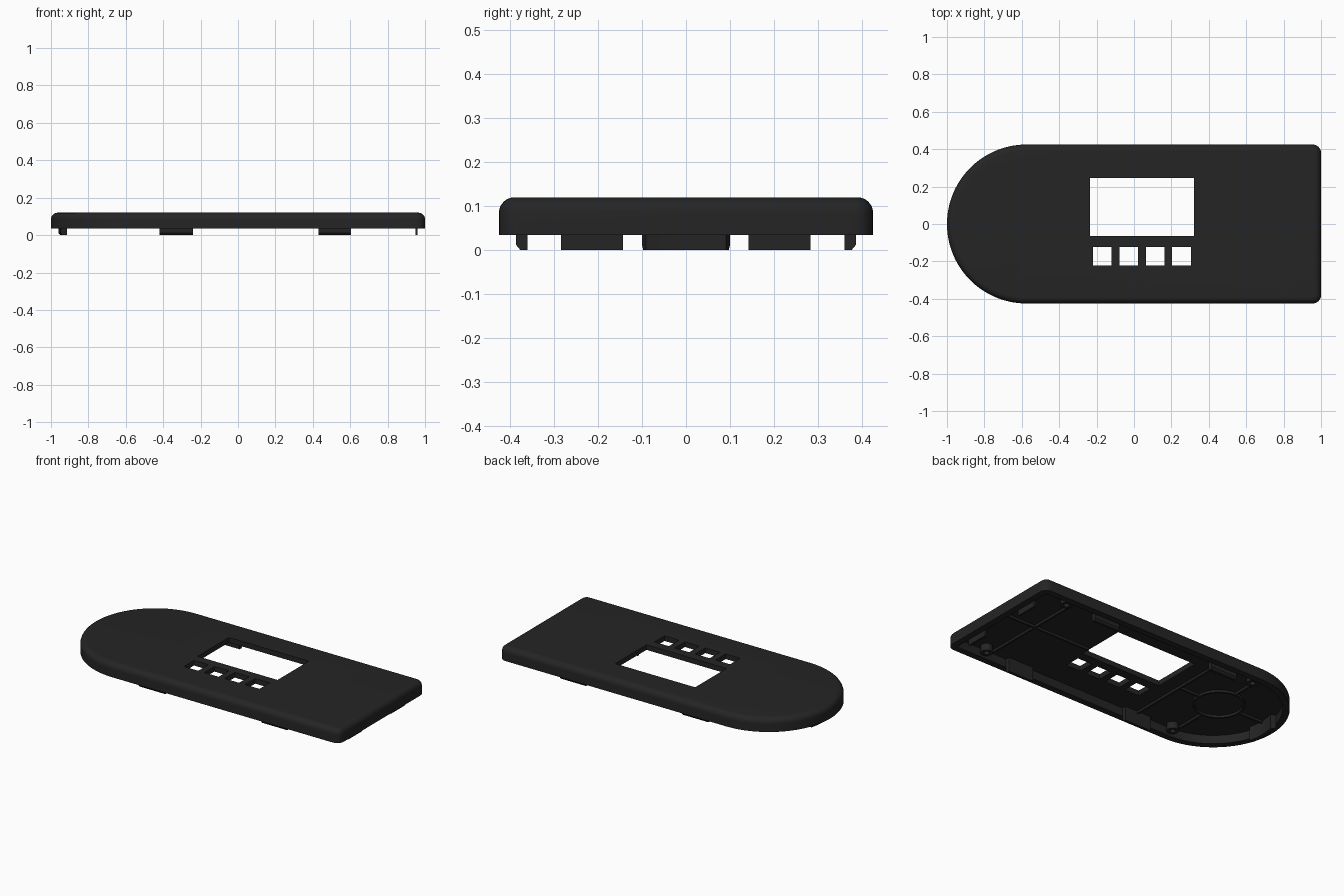
import bpy, bmesh, math
from mathutils import Vector

if "Cube" in bpy.data.objects:
    bpy.data.objects.remove(bpy.data.objects["Cube"])

plastic = bpy.data.materials.new("black plastic")
plastic.diffuse_color = (0.018, 0.018, 0.018, 1)
plastic.use_nodes = True
plastic.node_tree.nodes["Principled BSDF"].inputs["Base Color"].default_value = plastic.diffuse_color

R, CX = 0.425, -0.575          # half width and centre of the rounded end
RIM, FLOOR, TOP = 0.035, 0.088, 0.12
WALL, FILLET = 0.04, 0.035


def finish(name, bm, smooth=True):
    bmesh.ops.recalc_face_normals(bm, faces=bm.faces[:])
    me = bpy.data.meshes.new(name)
    bm.to_mesh(me)
    bm.free()
    me.materials.append(plastic)
    ob = bpy.data.objects.new(name, me)
    bpy.context.collection.objects.link(ob)
    if smooth:
        shade(ob)
    return ob


def shade(ob):
    bpy.ops.object.select_all(action='DESELECT')
    ob.select_set(True)
    bpy.context.view_layer.objects.active = ob
    bpy.ops.object.shade_smooth_by_angle(angle=math.radians(35))


def arc(cx, cy, r, a0, a1, n):
    return [(cx + r * math.cos(math.radians(a0 + (a1 - a0) * i / n)),
             cy + r * math.sin(math.radians(a0 + (a1 - a0) * i / n))) for i in range(n + 1)]


def outline(d):
    """Half-round plate outline, moved inward by d."""
    c = 0.045
    r = c - d
    return (arc(CX, 0, R - d, 90, 270, 56)
            + arc(1 - c, -R + c, r, -90, 0, 6) + arc(1 - c, R - c, r, 0, 90, 6))


def loft(name, rings, closed=False, smooth=True):
    """Skin a list of 3D rings; cap both ends, or close into a loop."""
    bm = bmesh.new()
    vs = [[bm.verts.new(p) for p in ring] for ring in rings]
    n = len(vs[0])
    pairs = list(zip(vs, vs[1:])) + ([(vs[-1], vs[0])] if closed else [])
    for a, b in pairs:
        for i in range(n):
            j = (i + 1) % n
            bm.faces.new((a[i], a[j], b[j], b[i]))
    if not closed:
        bm.faces.new(vs[0])
        bm.faces.new(vs[-1])
    return finish(name, bm, smooth)


def box(bm, x0, x1, y0, y1, z0, z1):
    vs = bmesh.ops.create_cube(bm, size=1)["verts"]
    for v in vs:
        v.co = Vector(((x0 + x1) / 2 + v.co.x * (x1 - x0),
                       (y0 + y1) / 2 + v.co.y * (y1 - y0),
                       (z0 + z1) / 2 + v.co.z * (z1 - z0)))


def boxes(name, specs):
    bm = bmesh.new()
    for s in specs:
        box(bm, *s)
    return finish(name, bm, False)


# Hollow cover shell with a rounded top edge
levels = [(WALL, FLOOR), (WALL, RIM), (0, RIM)]
for i in range(9):
    a = math.radians(90 * i / 8)
    levels.append((FILLET * (1 - math.cos(a)), TOP - FILLET + FILLET * math.sin(a)))
shell = loft("cover_shell", [[(x, y, z) for x, y in outline(d)] for d, z in levels], smooth=False)

# Display window and four button openings
cuts = [(-0.235, 0.32, -0.065, 0.245, 0, 0.2)]
cuts += [(-0.22 + 0.1415 * i, -0.12 + 0.1415 * i, -0.222, -0.122, 0, 0.2) for i in range(4)]
cutter = boxes("opening_cutter", cuts)
cutter.hide_render = True
mod = shell.modifiers.new("openings", 'BOOLEAN')
mod.operation, mod.solver, mod.object = 'DIFFERENCE', 'EXACT', cutter
bpy.context.view_layer.objects.active = shell
bpy.ops.object.modifier_apply(modifier=mod.name)
bpy.data.objects.remove(cutter)
shade(shell)

# Chamfered clips along both long sides
for side, s in (("back", 1), ("front", -1)):
    for i, (x0, x1) in enumerate(((-0.42, -0.24), (0.43, 0.605))):
        prof = [(0.36, 0), (0.376, 0), (0.386, 0.012), (0.386, FLOOR + 0.005), (0.36, FLOOR + 0.005)]
        loft(f"{side}_clip_{i + 1}", [[(x, s * y, z) for y, z in prof] for x in (x0, x1)])

# Curved clip at the rounded end
prof = [(0.352, 0), (0.376, 0), (0.386, 0.012), (0.386, FLOOR + 0.005), (0.352, FLOOR + 0.005)]
rings = []
for i in range(9):
    a = math.radians(165 + 30 * i / 8)
    rings.append([(CX + r * math.cos(a), r * math.sin(a), z) for r, z in prof])
loft("rounded_end_clip", rings)

# Thin tongues at the square end
boxes("square_end_tongues", [(0.95, 0.961, y, y + 0.141, 0, FLOOR + 0.005) for y in (-0.284, 0.142)])

# Stiffening ribs under the top
H = (0.074, FLOOR + 0.005)
t = 0.006
boxes("underside_ribs", [
    (0.33, 0.955, -t, t, *H),
    (0.72 - t, 0.72 + t, -0.383, 0.383, *H),
    (-0.33 - t, -0.33 + t, -0.383, 0.383, *H),
    (-0.48, -0.33, -t, t, *H),
    (-0.94, -0.75, -t, t, *H),
    (-0.615 - t, -0.615 + t, 0.135, 0.383, *H),
    (-0.615 - t, -0.615 + t, -0.383, -0.135, *H)])

# Round rib in the middle of the rounded end
loft("ring_rib", [[(x, y, z) for x, y in arc(-0.615, 0, r, 0, 351, 39)]
                  for r, z in ((0.136, H[0]), (0.136, H[1]), (0.148, H[1]), (0.148, H[0]))], closed=True)

# Hollow screw posts near the walls
for i, (x, y) in enumerate(((0.78, 0.345), (0.78, -0.345), (-0.57, 0.345), (-0.57, -0.345))):
    loft(f"screw_post_{i + 1}", [[(px, py, z) for px, py in arc(x, y, r, 0, 345, 23)]
                                 for r, z in ((0.016, 0.045), (0.016, H[1]), (0.034, H[1]), (0.034, 0.045))],
         closed=True)
